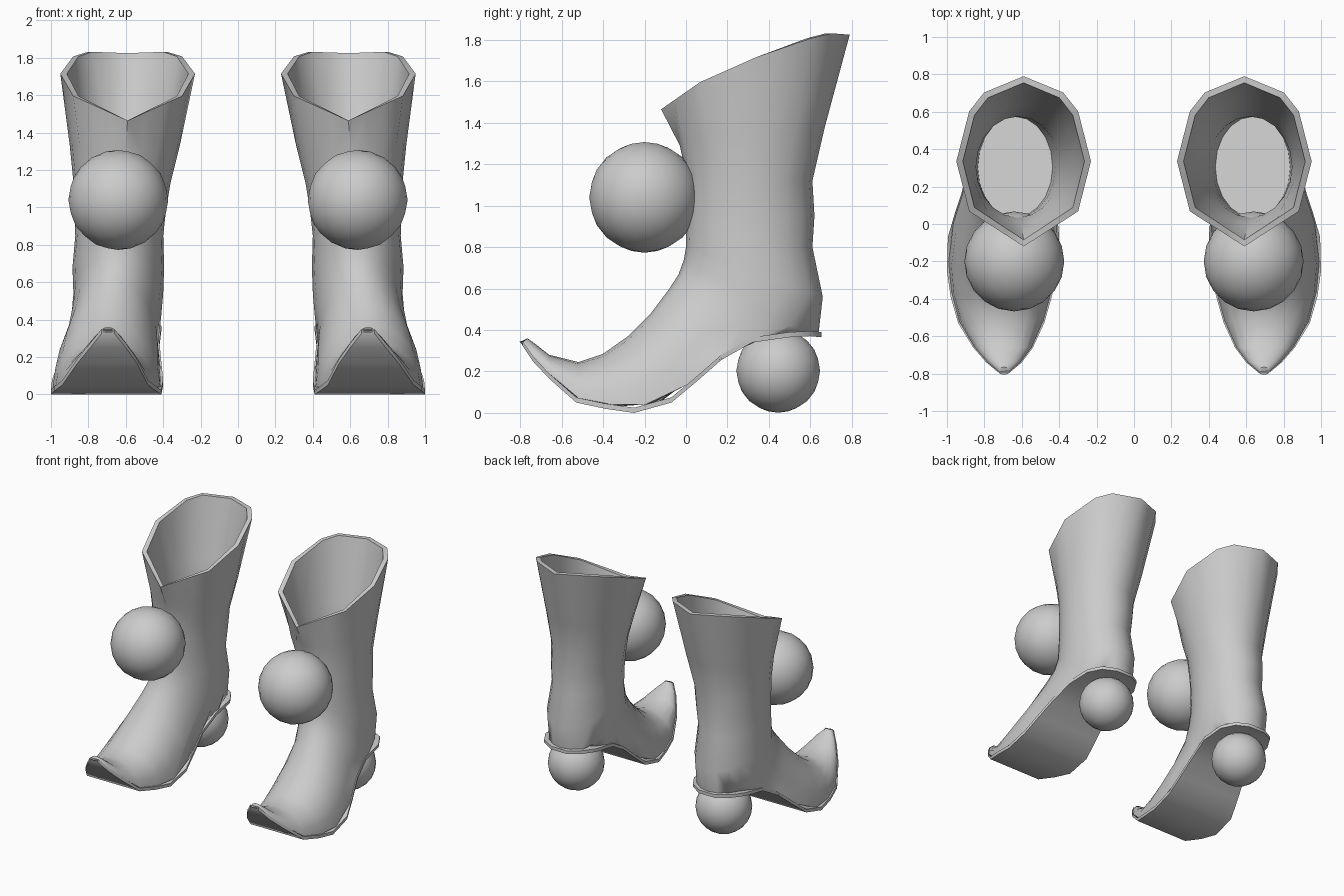
import bpy, bmesh, math
from mathutils import Matrix

cube = bpy.data.objects.get("Cube")
if cube:
    bpy.data.objects.remove(cube, do_unlink=True)

grey = bpy.data.materials.new("plain_grey")
grey.use_nodes = True
grey.diffuse_color = (0.6, 0.6, 0.6, 1)
grey.node_tree.nodes["Principled BSDF"].inputs["Base Color"].default_value = (0.6, 0.6, 0.6, 1)

SIDES = 20
WELT = 0.025

# Sole: y, underside height, inner x, outer x
SOLE = [
    (-0.79, 0.325, 0.66, 0.73), (-0.74, 0.25, 0.60, 0.79), (-0.66, 0.165, 0.54, 0.86),
    (-0.53, 0.05, 0.48, 0.94), (-0.39, 0.02, 0.44, 0.98), (-0.25, 0.0, 0.41, 1.0),
    (-0.07, 0.05, 0.40, 0.995), (0.05, 0.15, 0.41, 0.96), (0.17, 0.255, 0.42, 0.92),
    (0.32, 0.34, 0.41, 0.89), (0.5, 0.365, 0.42, 0.87), (0.6, 0.37, 0.48, 0.81),
    (0.655, 0.365, 0.57, 0.71)]

# Foot slices: ridge y, ridge z, y where the slice meets the sole
FOOT = [(-0.765, 0.36, -0.785), (-0.73, 0.335, -0.74), (-0.66, 0.28, -0.66),
        (-0.52, 0.245, -0.52), (-0.40, 0.285, -0.36), (-0.28, 0.37, -0.20),
        (-0.17, 0.48, 0.0), (-0.08, 0.60, 0.16)]

# Leg rings: front y, front z, back y, back z, centre x, half width
LEG = [(-0.035, 0.67, 0.57, 0.18, 0.65, 0.24), (-0.01, 0.74, 0.64, 0.34, 0.64, 0.24),
       (0.0, 0.80, 0.66, 0.56, 0.64, 0.245), (0.0, 0.90, 0.61, 0.80, 0.635, 0.235),
       (0.0, 1.02, 0.62, 0.95, 0.63, 0.245), (0.0, 1.15, 0.61, 1.12, 0.62, 0.26),
       (-0.03, 1.29, 0.67, 1.38, 0.605, 0.295), (-0.12, 1.465, 0.79, 1.825, 0.59, 0.36)]
CORNERS = [0, 3, 5, 7, 8, 10]


def interp(x, keys, values):
    """Piecewise linear lookup."""
    if x <= keys[0]:
        return values[0]
    for a, b, u, v in zip(keys, keys[1:], values, values[1:]):
        if x <= b:
            return u + (v - u) * (x - a) / (b - a)
    return values[-1]


def sole_at(y, column):
    return interp(y, [r[0] for r in SOLE], [r[column] for r in SOLE])


def ring(fy, fz, by, bz, cx, w, inset=0.0, opening=False):
    """Oval ring through a front and a back point, flattened on the sole."""
    points = []
    fy, by, w = fy + inset, by - inset, w - inset
    for i in range(SIDES):
        k = min(i, SIDES - i)
        c, s = math.cos(k * math.tau / SIDES), math.sin(k * math.tau / SIDES)
        if opening:
            c = interp(k, CORNERS, [math.cos(j * math.tau / SIDES) for j in CORNERS])
            s = interp(k, CORNERS, [math.sin(j * math.tau / SIDES) for j in CORNERS])
        y = (fy + by) / 2 + c * (fy - by) / 2
        z = (fz + bz) / 2 + c * (fz - bz) / 2
        if opening:
            z += 0.07 * s
        z = max(z, sole_at(y, 1) + WELT - 0.005)
        points.append((cx + math.copysign(w * s, SIDES / 2 - i), y, z))
    return points


def finish(name, bm, angle=40):
    """Turn a left part into a mirrored pair."""
    bmesh.ops.recalc_face_normals(bm, faces=bm.faces)
    mesh = bpy.data.meshes.new(name)
    bm.to_mesh(mesh)
    bm.free()
    mesh.materials.append(grey)
    obj = bpy.data.objects.new(name, mesh)
    bpy.context.collection.objects.link(obj)
    bpy.ops.object.select_all(action="DESELECT")
    obj.select_set(True)
    bpy.context.view_layer.objects.active = obj
    bpy.ops.object.shade_smooth_by_angle(angle=math.radians(angle))
    obj.modifiers.new("pair", "MIRROR").use_mirror_merge = False


def loft(name, rings, angle):
    bm = bmesh.new()
    loops = [[bm.verts.new(p) for p in r] for r in rings]
    for a, b in zip(loops, loops[1:]):
        n = len(a)
        for i in range(n):
            bm.faces.new((a[i], a[(i + 1) % n], b[(i + 1) % n], b[i]))
    bm.faces.new(loops[0])
    bm.faces.new(loops[-1])
    finish(name, bm, angle)


# Boot upper: toe to opening, over the lip and down the lining
rings = []
for y, z, sy in FOOT:
    sz, x0, x1 = (sole_at(sy, c) for c in (1, 2, 3))
    sz += WELT
    rings.append(ring(y, z, 2 * sy - y, 2 * sz - z, (x0 + x1) / 2, (x1 - x0) / 2 - 0.008))
rings += [ring(*r, opening=r is LEG[-1]) for r in LEG]
rings += [ring(*r, inset=0.035, opening=r is LEG[-1]) for r in reversed(LEG[3:])]
loft("boot_uppers", rings, 50)

# Curved sole with a thin welt edge
loft("soles", [[(x0, y, z), (x1, y, z), (x1, y, z + WELT), (x0, y, z + WELT)]
               for y, z, x0, x1 in SOLE], 35)

# Pompom on the shin and ball heel
for name, centre, radius in (("shin_pompoms", (0.64, -0.20, 1.04), 0.267),
                             ("ball_heels", (0.64, 0.445, 0.203), 0.202)):
    bm = bmesh.new()
    bmesh.ops.create_icosphere(bm, subdivisions=3, radius=radius,
                               matrix=Matrix.Translation(centre))
    finish(name, bm)
